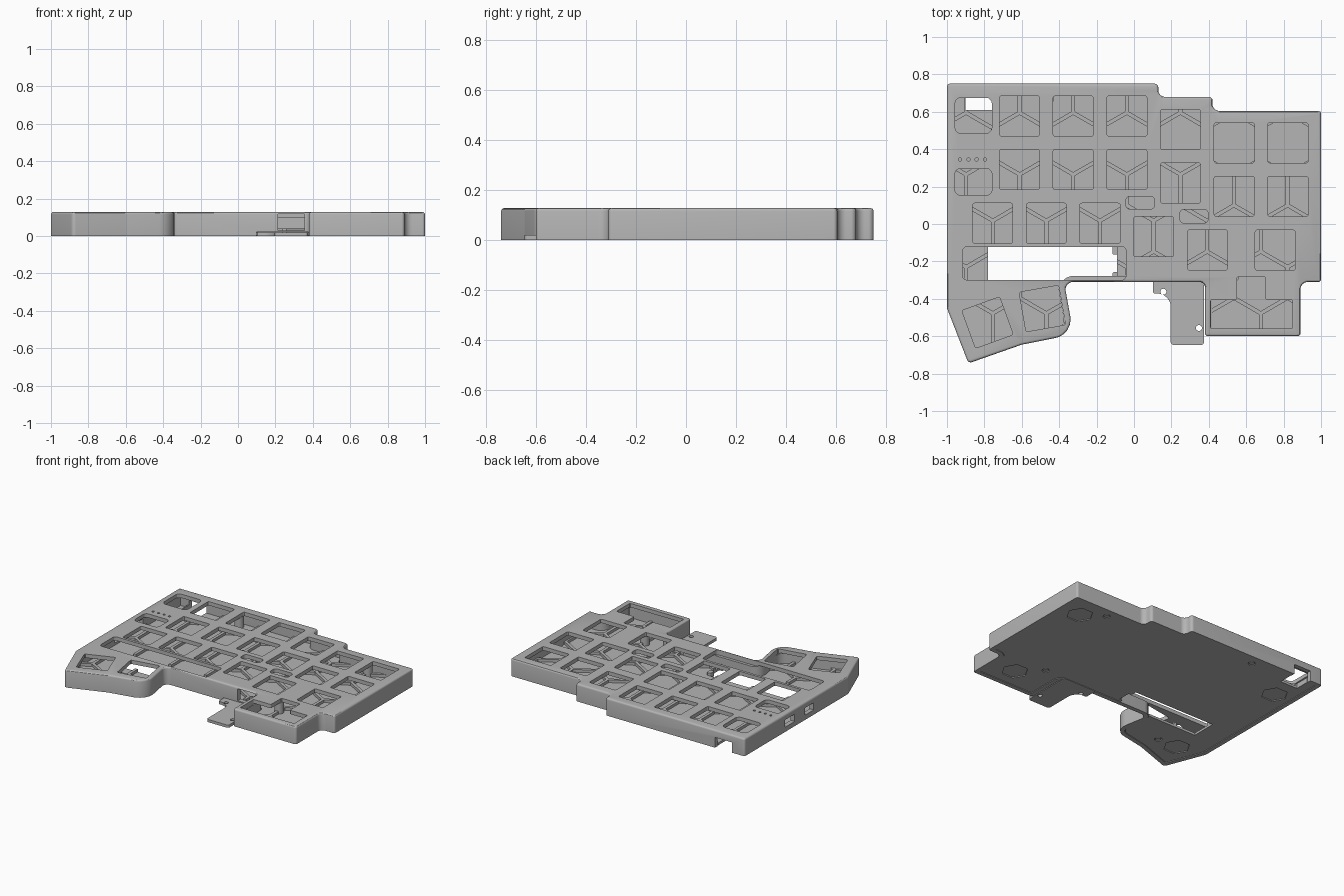
import bpy, bmesh, math
from mathutils import Vector, Matrix

cube = bpy.data.objects.get("Cube")
if cube:
    bpy.data.objects.remove(cube, do_unlink=True)

GREY = (0.46, 0.46, 0.46, 1)
mat = bpy.data.materials.new("matte grey plastic")
mat.use_nodes = True
mat.diffuse_color = GREY
mat.node_tree.nodes["Principled BSDF"].inputs["Base Color"].default_value = GREY

HEIGHT, TOP, FLOOR, WALL = 0.128, 0.1, 0.02, 0.032


def inset(pts, d):
    """Offset a counter-clockwise outline of (x, y, radius) inwards."""
    out = []
    for i, (x, y, r) in enumerate(pts):
        p, a, b = Vector((x, y)), Vector(pts[i - 1][:2]), Vector(pts[(i + 1) % len(pts)][:2])
        e, f = (p - a).normalized(), (b - p).normalized()
        n, m = Vector((-e.y, e.x)), Vector((-f.y, f.x))
        q = p + (n + m) * d / (1 + n.dot(m))
        turn = e.x * f.y - e.y * f.x
        out.append((q.x, q.y, max(r - d, 0.004) if turn > 0 else r + d))
    return out


def fillet(pts, steps=6):
    """Round each corner of an outline by its own radius."""
    out = []
    for i, (x, y, r) in enumerate(pts):
        p = Vector((x, y))
        u = (Vector(pts[i - 1][:2]) - p).normalized()
        v = (Vector(pts[(i + 1) % len(pts)][:2]) - p).normalized()
        if r <= 0:
            out.append(p)
            continue
        half = u.angle(v) / 2
        c = p + (u + v).normalized() * r / math.sin(half)
        t = r / math.tan(half)
        s, e = p + u * t - c, p + v * t - c
        out += [c + s.lerp(e, k / steps).normalized() * r for k in range(steps + 1)]
    return out


def rect(x0, x1, y0, y1, r=0.01):
    return fillet([(x0, y0, r), (x1, y0, r), (x1, y1, r), (x0, y1, r)], 3)


def ngon(x, y, r, n, turn=0.0):
    return [Vector((x + r * math.cos(turn + math.tau * k / n),
                    y + r * math.sin(turn + math.tau * k / n))) for k in range(n)]


def key(x, y, degrees=0):
    rot = Matrix.Rotation(math.radians(degrees), 2)
    return [rot @ p + Vector((x, y)) for p in rect(-0.107, 0.107, -0.107, 0.107)]


def build(name, prisms, bevel=0.0):
    """Make one object out of (outline, bottom, top) prisms."""
    bm = bmesh.new()
    for pts, z0, z1 in prisms:
        base = bm.faces.new([bm.verts.new((p.x, p.y, z0)) for p in pts])
        up = bmesh.ops.extrude_face_region(bm, geom=[base])["geom"]
        bmesh.ops.translate(bm, vec=(0, 0, z1 - z0),
                            verts=[g for g in up if isinstance(g, bmesh.types.BMVert)])
        if bevel:
            rim = [g for g in up if isinstance(g, bmesh.types.BMEdge)]
            bmesh.ops.bevel(bm, geom=rim, offset=bevel, segments=3, profile=0.5, affect='EDGES')
    bmesh.ops.recalc_face_normals(bm, faces=bm.faces)
    mesh = bpy.data.meshes.new(name)
    bm.to_mesh(mesh)
    bm.free()
    mesh.materials.append(mat)
    ob = bpy.data.objects.new(name, mesh)
    bpy.context.collection.objects.link(ob)
    return ob


def cut(ob, prisms):
    tool = build("cutter", prisms)
    tool.hide_render = True
    mod = ob.modifiers.new("cut", 'BOOLEAN')
    mod.operation, mod.solver, mod.object = 'DIFFERENCE', 'EXACT', tool
    bpy.context.view_layer.objects.active = ob
    bpy.ops.object.modifier_apply(modifier=mod.name)
    bpy.data.objects.remove(tool, do_unlink=True)


# Case outline: x, y, corner radius
outline = [(-1, 0.75, 0.015), (0.13, 0.75, 0.02), (0.13, 0.68, 0.035), (0.42, 0.68, 0.02),
           (0.42, 0.605, 0.035), (1, 0.605, 0.015), (1, -0.31, 0.015), (0.89, -0.31, 0.04),
           (0.89, -0.6, 0.015), (0.38, -0.6, 0.015), (0.38, -0.31, 0.03), (-0.374, -0.31, 0.04),
           (-0.323, -0.59, 0.1), (-0.6, -0.645, 0.05), (-0.885, -0.745, 0.02), (-1, -0.45, 0.03)][::-1]
shell = build("case_shell", [(fillet(outline), 0, HEIGHT)], 0.012)
cut(shell, [(fillet(inset(outline, WALL)), -0.1, TOP)])

# Key openings: three staggered rows, two thumb keys
drop = [0, 0, 0, 0.072, 0.143, 0.143]
keys = [key(-0.612 + 0.287 * c, 0.577 - row * 0.286 - drop[c]) for row in range(2) for c in range(6)]
keys += [key(-0.756 + 0.287 * c, 0.004 - drop[c]) for c in range(5)]
keys += [key(0.755, -0.14), key(-0.783, -0.527, 20), key(-0.49, -0.452, 10)]
# Wide key opening, windows, long slot and indicator holes
wide = [(0.41, -0.56), (0.847, -0.56), (0.847, -0.405), (0.703, -0.405),
        (0.703, -0.283), (0.55, -0.283), (0.55, -0.405), (0.41, -0.405)]
holes = keys + [fillet([(x, y, 0.008) for x, y in wide], 3),
                rect(-0.957, -0.76, 0.485, 0.675, 0.03), rect(-0.957, -0.76, 0.155, 0.295, 0.025),
                rect(-0.043, 0.11, 0.08, 0.147, 0.02), rect(0.246, 0.396, 0.005, 0.078, 0.02),
                rect(-0.915, -0.043, -0.299, -0.122, 0.02)]
holes += [ngon(-0.93 + 0.0445 * k, 0.345, 0.009, 12) for k in range(4)]
cut(shell, [(h, 0.09, 0.2) for h in holes])

# Wall cutouts: rear port, two side ports, front connector and tab notch
cut(shell, [(rect(-0.9, -0.76, 0.68, 0.8, 0), -0.1, 0.075),
            (rect(-1.05, -0.95, 0.17, 0.28, 0), 0.035, 0.088),
            (rect(-1.05, -0.95, -0.05, 0.05, 0), 0.035, 0.088),
            (rect(0.215, 0.355, -0.34, -0.25, 0), 0.03, 0.118),
            (rect(0.1, 0.376, -0.34, -0.25, 0), -0.1, FLOOR + 0.002)])

# Floor plate with slot, port notch, foot recesses and screw recesses
floor_line = fillet(inset(outline, WALL + 0.002))
slot = rect(-0.78, -0.09, -0.302, -0.118, 0.005)
port = rect(-0.9, -0.76, 0.61, 0.8, 0)
screws = [(0.68, 0.53), (-0.46, 0.67), (0.53, -0.28), (-0.63, -0.5)]
feet = [(0.83, 0.43), (-0.84, 0.45), (0.68, -0.42), (-0.79, -0.5)]
floor = build("floor_plate", [(floor_line, 0.003, FLOOR)])
cut(floor, [(slot, -0.1, 0.1), (port, -0.1, 0.1)]
    + [(ngon(x, y, 0.09, 6), -0.1, 0.009) for x, y in feet]
    + [(ngon(x, y, 0.025, 20), -0.1, 0.014) for x, y in screws])

# Honeycomb ribs on the floor
side, pitch = 0.165, 0.2865
cells = []
for row in range(-5, 3):
    for col in range(-4, 6):
        x = -0.325 + pitch * (col + 0.5 * (row % 2))
        cells.append((ngon(x, 0.43 + row * 1.5 * side, side - 0.012, 6, math.pi / 6), -0.1, 0.2))
ribs = build("honeycomb_ribs", [(floor_line, FLOOR - 0.001, 0.04)])
cut(ribs, cells)
cut(ribs, [(slot, -0.1, 0.2), (port, -0.1, 0.2)])

# Screw posts and screw heads
posts = build("screw_posts", [(ngon(x, y, 0.032, 20), FLOOR - 0.002, TOP + 0.002) for x, y in screws])
heads = build("screw_heads", [(ngon(x, y, 0.019, 20), 0.004, 0.016) for x, y in screws])

# Slot end stops
stops = build("slot_stops", [(rect(-0.115, -0.085, y, y + 0.045, 0.008), 0.003, 0.04)
                             for y in (-0.302, -0.163)])

# Mounting tab at the front
tab_line = [(0.102, -0.275, 0), (0.102, -0.372, 0.01), (0.196, -0.372, 0.07),
            (0.196, -0.646, 0.015), (0.374, -0.646, 0.015), (0.374, -0.275, 0)]
tab = build("mounting_tab", [(fillet(tab_line), 0, FLOOR)])
cut(tab, [(ngon(0.157, -0.362, 0.016, 20), -0.1, 0.1), (ngon(0.347, -0.556, 0.016, 20), -0.1, 0.1)])

# Smooth the rounded corners, keep the hard edges
bpy.ops.object.select_all(action='DESELECT')
for ob in (shell, floor, ribs, posts, heads, stops, tab):
    ob.select_set(True)
bpy.context.view_layer.objects.active = shell
bpy.ops.object.shade_smooth_by_angle(angle=math.radians(30))
